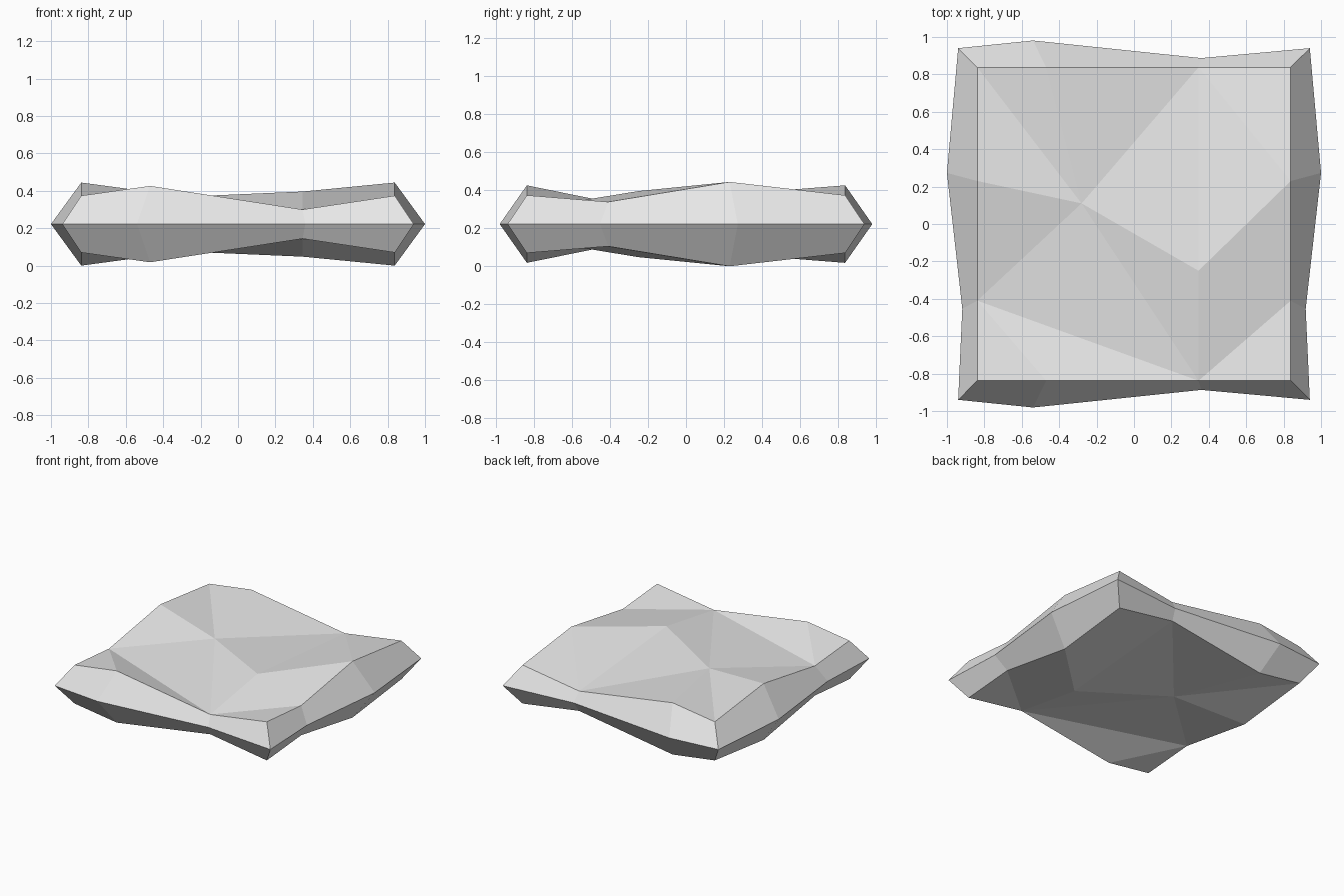
import bpy, bmesh

cube = bpy.data.objects.get("Cube")
if cube:
    bpy.data.objects.remove(cube, do_unlink=True)

MID = 0.222      # height of the outer seam
EDGE = 0.838     # half width of the upper and lower faces

# One material for the whole stone
stone = bpy.data.materials.new("stone_grey")
stone.use_nodes = True
grey = (0.8, 0.8, 0.8, 1.0)
stone.diffuse_color = grey
stone.node_tree.nodes["Principled BSDF"].inputs["Base Color"].default_value = grey

# Rim knots: position along the side, height above seam, outer seam (along, out)
CORNER = (EDGE, 0.152, 0.94, 0.94)
along_x = [(-0.47, 0.204, -0.54, 0.981), (0.345, 0.078, 0.36, 0.887)]
along_y = [(-0.41, 0.117, -0.453, 0.918), (0.23, 0.222, 0.273, 1.0)]


def knots_x(side, points):
    return [((x, side * EDGE, h), (sx, side * out, 0)) for x, h, sx, out in points]


def knots_y(side, points):
    return [((side * EDGE, y, h), (side * out, sy, 0)) for y, h, sy, out in points]


def corner(sx, sy):
    e, h, a, b = CORNER
    return [((sx * e, sy * e, h), (sx * a, sy * b, 0))]


# Counter-clockwise rim, starting at the front corner on the -x side
rim = (corner(-1, -1) + knots_x(-1, along_x) + corner(1, -1) + knots_y(1, along_y)
       + corner(1, 1) + knots_x(1, along_x[::-1]) + corner(-1, 1)
       + knots_y(-1, along_y[::-1]))

# Facets of the dented face: letters a-l are rim knots, p and q the inner knots
inner = {"p": (-0.28, 0.11, 0.147), "q": (0.345, -0.25, 0.174)}
facets = "abl bcl cde ceq efq qfh fgh plc pcq pqh phi pij pjk pkl".split()

bm = bmesh.new()
seam = [bm.verts.new(outer) for _, outer in rim]
for sign in (1, -1):
    def vert(p):
        return bm.verts.new((p[0], p[1], p[2] * sign))

    def face(vs):
        bm.faces.new(vs if sign > 0 else vs[::-1])

    edge = [vert(top) for top, _ in rim]
    names = dict(zip("abcdefghijkl", edge))
    names.update({k: vert(p) for k, p in inner.items()})
    # Dented upper or lower face
    for f in facets:
        face([names[c] for c in f])
    # Chamfered sides running out to the seam
    for i in range(len(rim)):
        j = (i + 1) % len(rim)
        face([seam[i], seam[j], edge[j], edge[i]])

bmesh.ops.recalc_face_normals(bm, faces=bm.faces[:])
mesh = bpy.data.meshes.new("stone_slab")
bm.to_mesh(mesh)
bm.free()
mesh.materials.append(stone)
slab = bpy.data.objects.new("stone_slab", mesh)
slab.location.z = MID
bpy.context.collection.objects.link(slab)
